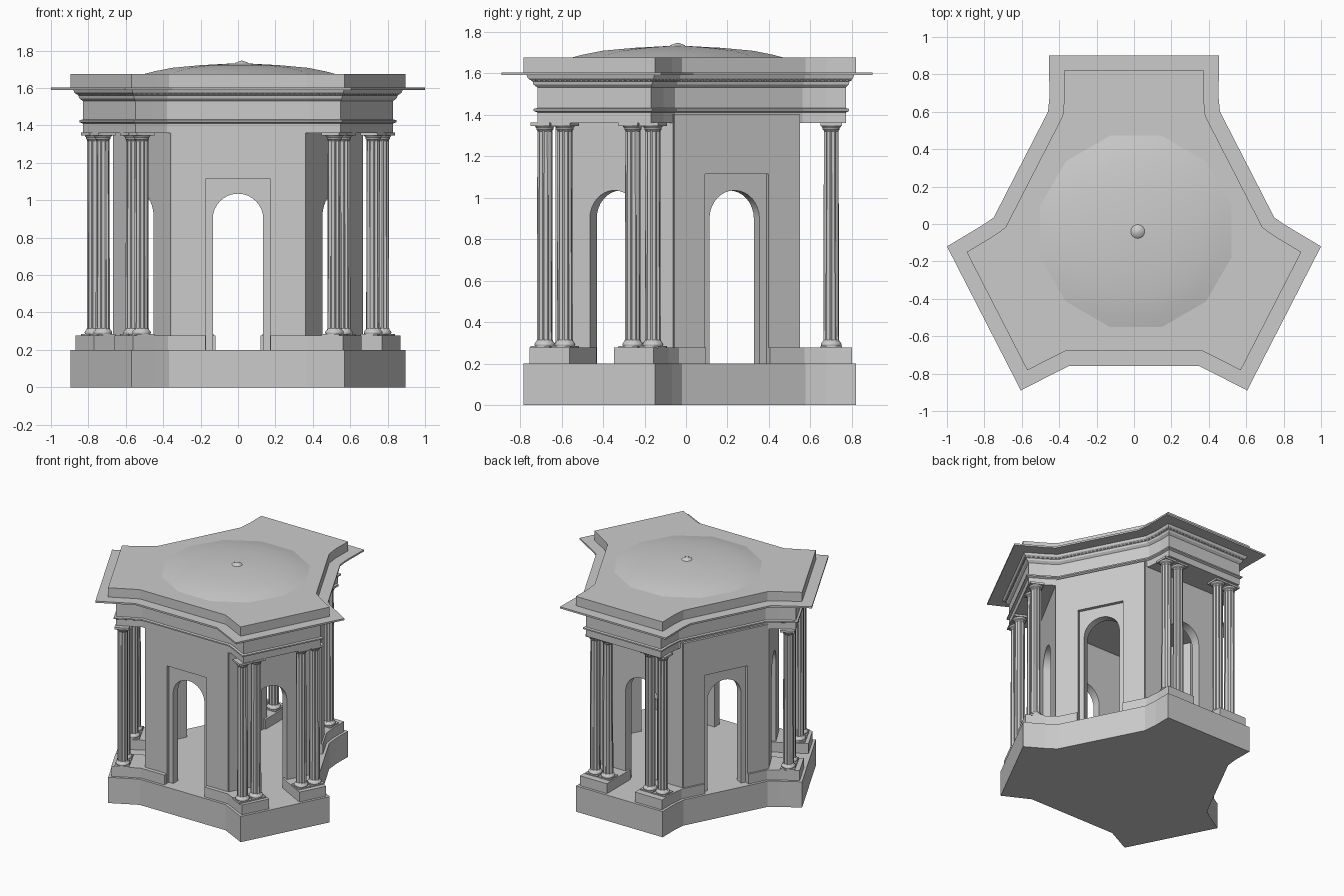
import bpy, bmesh, math
from mathutils import Vector, Matrix

if "Cube" in bpy.data.objects:
    bpy.data.objects.remove(bpy.data.objects["Cube"])


def finish(bm, name, smooth=None):
    bmesh.ops.recalc_face_normals(bm, faces=bm.faces)
    me = bpy.data.meshes.new(name)
    bm.to_mesh(me)
    bm.free()
    ob = bpy.data.objects.new(name, me)
    bpy.context.collection.objects.link(ob)
    if smooth:
        bpy.ops.object.select_all(action='DESELECT')
        ob.select_set(True)
        bpy.context.view_layer.objects.active = ob
        bpy.ops.object.shade_smooth_by_angle(angle=math.radians(smooth))
    return ob


def loft(bm, rings):
    """Skin a stack of equal-length rings and cap both ends."""
    vs = [[bm.verts.new(p) for p in r] for r in rings]
    n = len(vs[0])
    for a, b in zip(vs, vs[1:]):
        for i in range(n):
            j = (i + 1) % n
            bm.faces.new((a[i], a[j], b[j], b[i]))
    bm.faces.new(vs[0][::-1])
    bm.faces.new(vs[-1])


def inset(pts, d):
    out = []
    for i, p in enumerate(pts):
        e1, e2 = p - pts[i - 1], pts[(i + 1) % len(pts)] - p
        n1 = Vector((e1.y, -e1.x)).normalized()
        n2 = Vector((e2.y, -e2.x)).normalized()
        out.append(p - (n1 + n2) * d / (1 + n1.dot(n2)))
    return out


def moulding(name, profile):
    """Sweep a (z, inset) profile round the three-armed plan."""
    bm = bmesh.new()
    loft(bm, [[(p.x, p.y, z) for p in inset(PLAN, d)] for z, d in profile])
    return finish(bm, name)


def box(bm, m, size):
    bmesh.ops.create_cube(bm, size=1, matrix=m @ Matrix.Diagonal((*size, 1)))


def frame(mid, along):
    """Local frame: x along the wall, y inward, z up."""
    t = Vector((along[0], along[1], 0)).normalized()
    m = Matrix((t, Vector((-t.y, t.x, 0)), Vector((0, 0, 1)))).transposed().to_4x4()
    m.translation = Vector((mid[0], mid[1], 0))
    return m


# Three-armed plan (outer cornice edge), right half mirrored
half = [(.35, -.76), (.40, -.785), (.605, -.89), (1, -.12), (.80, 0), (.75, .035),
        (.46, .6), (.452, .68), (.455, .9)]
PLAN = [Vector(p) for p in half] + [Vector((-x, y)) for x, y in reversed(half)]
HEX = [Vector(p) for p in ((-.36, -.63), (.36, -.63), (.67, -.06), (.36, .55), (-.36, .55), (-.67, -.06))]

# Base, entablature, cornice, roof slab
moulding("base", [(0, .08), (.2, .08)])
moulding("entablature", [(1.36, .13), (1.41, .13), (1.418, .115), (1.428, .115), (1.432, .13),
                         (1.53, .13), (1.545, .115), (1.56, .112), (1.575, .095), (1.592, .09)])
moulding("cornice", [(1.59, 0), (1.603, 0)])
moulding("roof_slab", [(1.6, .08), (1.675, .08)])

# Dentils below the cornice
bm = bmesh.new()
ring = inset(PLAN, .11)
for i, p in enumerate(ring):
    q = ring[(i + 1) % len(ring)]
    n = int((q - p).length / .028)
    for k in range(n):
        c = p.lerp(q, (k + .5) / n)
        m = frame(c, q - p)
        m.translation.z = 1.568
        box(bm, m, (.014, .016, .012))
finish(bm, "dentils")

# Shallow dome with knob
bm = bmesh.new()
rings = []
for z, r in [(1.67, .55), (1.69, .47), (1.708, .375), (1.722, .22), (1.731, .05)]:
    rings.append([(.01 + r * math.cos(math.radians(15 + 30 * k)),
                   -.04 + r * math.sin(math.radians(15 + 30 * k)), z) for k in range(12)])
loft(bm, rings)
finish(bm, "dome", 30)
bm = bmesh.new()
loft(bm, [[(.02 + r * math.cos(math.tau * k / 16), -.04 + r * math.sin(math.tau * k / 16), z)
           for k in range(16)] for z, r in [(1.725, .042), (1.735, .034), (1.742, .016), (1.746, .003)]])
finish(bm, "roof_knob", 40)


# Six walls with arched openings; every other one has a recessed door surround
def panel(name, m, hl, opening, d0, d1):
    pts = [(-hl, .19), *opening, (hl, .19), (hl, 1.4), (-hl, 1.4)]
    bm = bmesh.new()
    f = bm.faces.new([bm.verts.new(m @ Vector((x, d0, z))) for x, z in pts])
    ext = bmesh.ops.extrude_face_region(bm, geom=[f])['geom']
    move = m.to_3x3() @ Vector((0, d1 - d0, 0))
    bmesh.ops.translate(bm, vec=move, verts=[v for v in ext if isinstance(v, bmesh.types.BMVert)])
    finish(bm, name, 30)


arch = [(-.135, .19)] + [(-.135 * math.cos(math.pi * k / 16), .9 + .135 * math.sin(math.pi * k / 16))
                         for k in range(17)] + [(.135, .19)]
surround = [(-.172, .19), (-.172, 1.115), (.172, 1.115), (.172, .19)]
cuts = bmesh.new()
for i, a in enumerate(HEX):
    b = HEX[(i + 1) % 6]
    m = frame((a + b) / 2, b - a)
    hl = (b - a).length / 2
    if i % 2 == 0:
        panel("door_surround", m, hl - .004, surround, 0, .025)
        panel("door_wall", m, hl - .015, arch, .025, .085)
    else:
        panel("arm_wall", m, hl - .004, arch, 0, .07)

# Column plinths: plan ring, open at the doors, arm centres and interior
plinth = moulding("column_plinths", [(.195, .1), (.277, .1)])
cutters = []
for i, a in enumerate(HEX):
    b = HEX[(i + 1) % 6]
    m = frame((a + b) / 2, b - a)
    m = m @ Matrix.Translation((0, 0, .25))
    bm = bmesh.new()
    box(bm, m, (.24 if i % 2 else .345, .8, .3))
    cutters.append(finish(bm, "plinth_cutter"))
bm = bmesh.new()
inner = inset(HEX, .04)
loft(bm, [[(p.x, p.y, z) for p in inner] for z in (.1, .4)])
cutters.append(finish(bm, "plinth_cutter"))
bpy.context.view_layer.objects.active = plinth
for c in cutters:
    mod = plinth.modifiers.new("cut", 'BOOLEAN')
    mod.operation, mod.solver, mod.object = 'DIFFERENCE', 'EXACT', c
    bpy.ops.object.modifier_apply(modifier=mod.name)
    bpy.data.objects.remove(c)

# Fluted columns, two pairs per arm
profile = [(.285, .048, 0), (.293, .05, 0), (.301, .047, 0), (.306, .041, 0), (.315, .038, .005),
           (1.318, .036, .005), (1.323, .036, 0), (1.328, .041, 0), (1.335, .041, 0), (1.347, .05, 0)]
bm = bmesh.new()
N = 40
loft(bm, [[((r - (f if k % 4 in (1, 2) else 0)) * math.cos(math.tau * k / N),
            (r - (f if k % 4 in (1, 2) else 0)) * math.sin(math.tau * k / N), z)
           for k in range(N)] for z, r, f in profile])
for z, h in ((.279, .014), (1.354, .016)):
    box(bm, Matrix.Translation((0, 0, z)), (.102, .102, h))
column = finish(bm, "column", 25)
first = True
for mid, along in (((.643, -.42), (.44, .9)), ((0, .70), (-1, 0)), ((-.643, -.42), (.44, -.9))):
    m = frame(mid, along)
    for t in (-.29, -.182, .182, .29):
        ob = column if first else column.copy()
        if not first:
            bpy.context.collection.objects.link(ob)
        first = False
        ob.matrix_world = m @ Matrix.Translation((t, 0, 0))
cuts.free()
